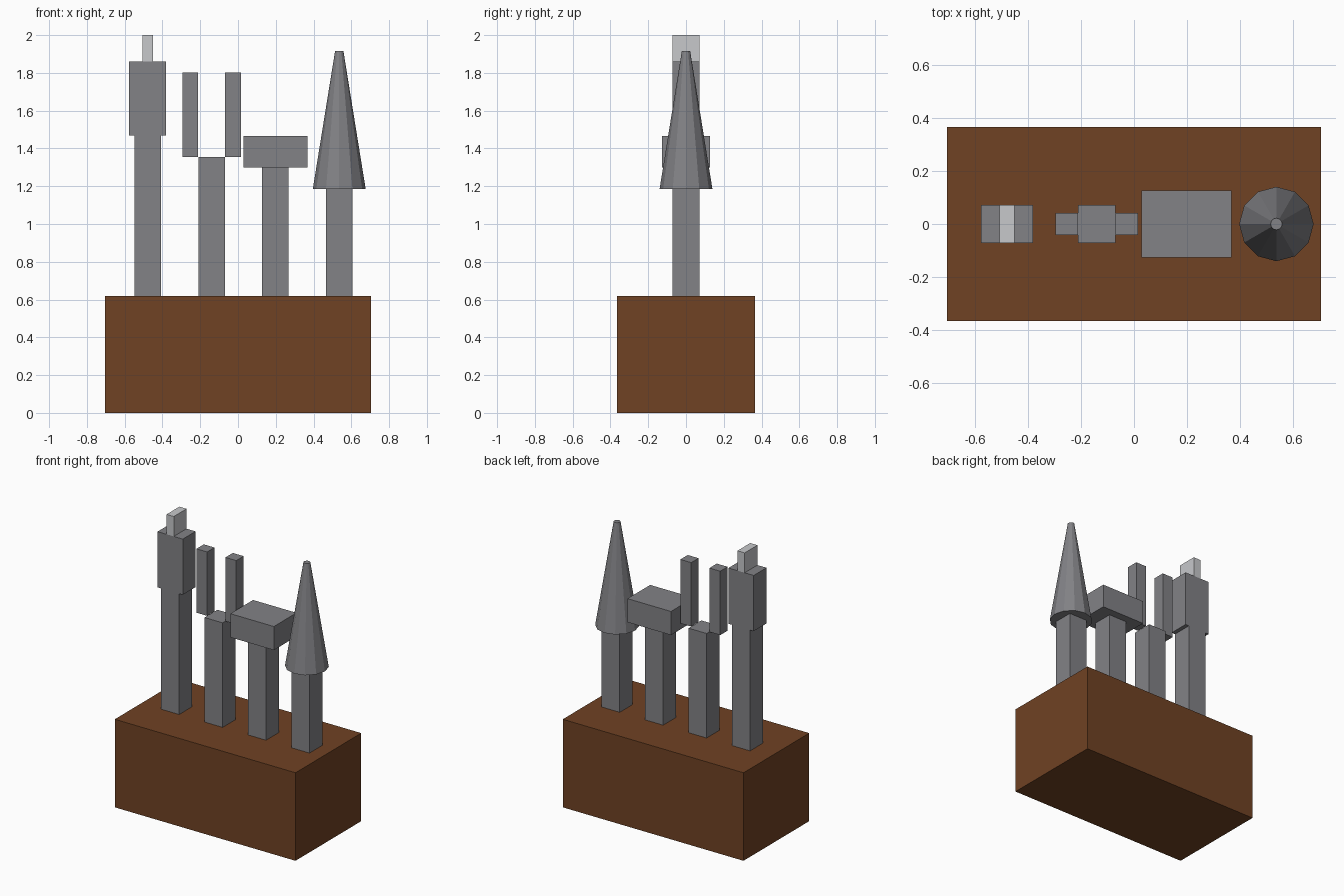
import bpy

if "Cube" in bpy.data.objects:
    bpy.data.objects.remove(bpy.data.objects["Cube"])


def material(name, rgb):
    m = bpy.data.materials.new(name)
    m.diffuse_color = (*rgb, 1.0)
    m.use_nodes = True
    m.node_tree.nodes["Principled BSDF"].inputs["Base Color"].default_value = m.diffuse_color
    return m


brown = material("brown wood", (0.162, 0.054, 0.017))
grey = material("grey metal", (0.223, 0.223, 0.238))
light = material("light metal", (0.571, 0.578, 0.597))


def box(name, mat, x, z0, z1, width, depth):
    """Box centred on (x, 0) spanning z0..z1."""
    bpy.ops.mesh.primitive_cube_add(size=1, location=(x, 0, (z0 + z1) / 2))
    ob = bpy.context.object
    ob.name = name
    ob.scale = (width, depth, z1 - z0)
    bpy.ops.object.transform_apply(location=False, rotation=False, scale=True)
    ob.data.materials.append(mat)
    return ob


# Wooden block
BASE = 0.619
box("wooden_base", brown, 0, 0, BASE, 1.406, 0.73)

# Four shafts standing in a row
xs = [-0.478, -0.14, 0.198, 0.536]
tops = [1.468, 1.354, 1.30, 1.185]
for i, (x, top) in enumerate(zip(xs, tops)):
    box(f"shaft_{i + 1}", grey, x, BASE, top, 0.14, 0.142)

# Chisel head with a light tip
box("chisel_head", grey, xs[0], tops[0], 1.86, 0.196, 0.142)
box("chisel_tip", light, xs[0], 1.86, 2.0, 0.056, 0.142)

# Fork prongs
for side, label in ((-1, "left"), (1, "right")):
    box(f"{label}_prong", grey, xs[1] + side * 0.113, tops[1], 1.803, 0.084, 0.082)

# Hammer head
box("hammer_head", grey, xs[2], tops[2], 1.466, 0.338, 0.252)

# Faceted spike
bpy.ops.mesh.primitive_cone_add(vertices=12, radius1=0.14, radius2=0.022,
                                depth=1.916 - tops[3],
                                location=(xs[3], 0, (1.916 + tops[3]) / 2))
spike = bpy.context.object
spike.name = "spike"
spike.data.materials.append(grey)
